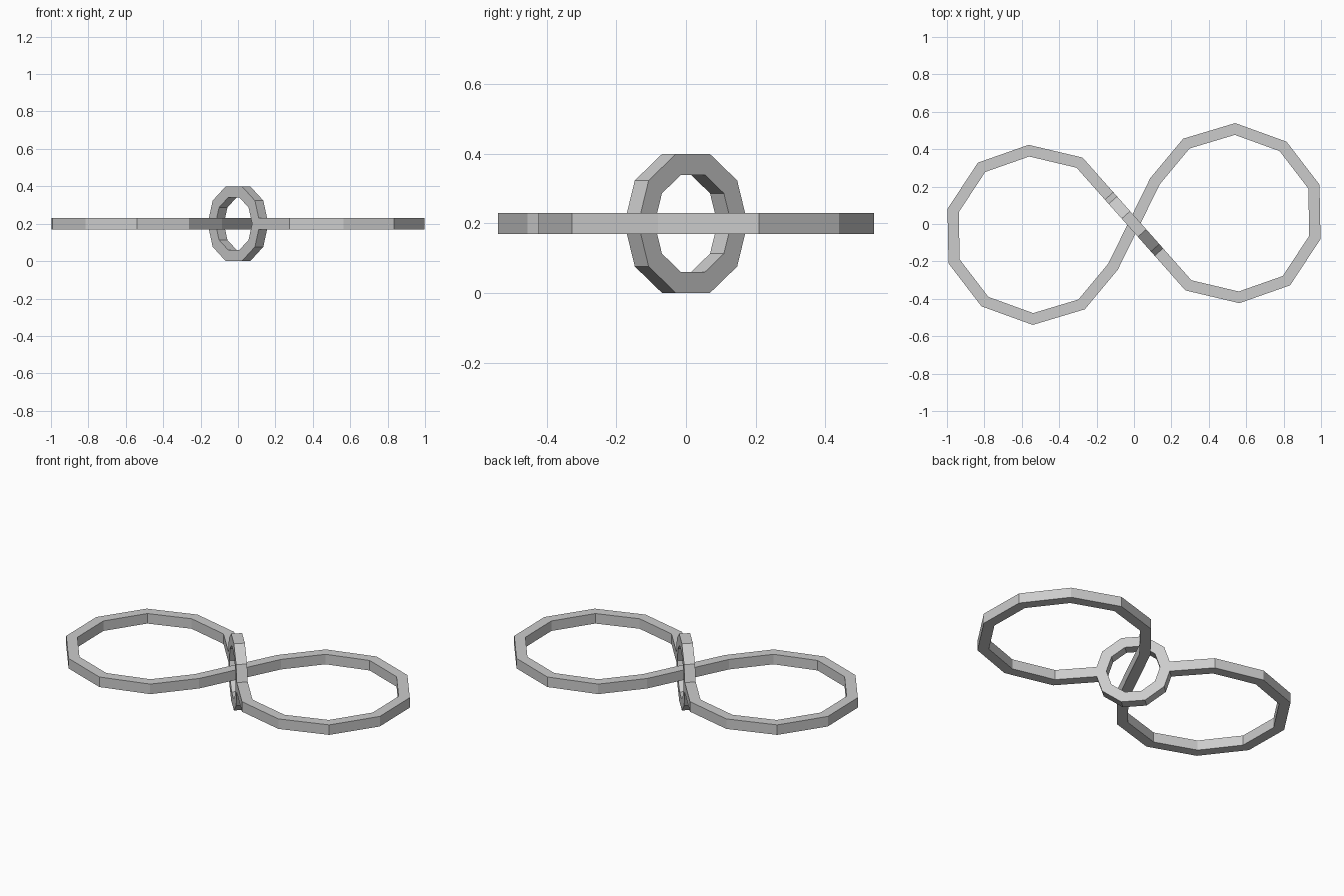
import bpy, bmesh, math
from mathutils import Vector

cube = bpy.data.objects.get("Cube")
if cube:
    bpy.data.objects.remove(cube, do_unlink=True)

grey = bpy.data.materials.new("plain grey")
grey.use_nodes = True
grey.diffuse_color = (0.6, 0.6, 0.6, 1)
grey.node_tree.nodes["Principled BSDF"].inputs["Base Color"].default_value = (0.6, 0.6, 0.6, 1)

HALF = 0.03     # half the width of the square bar
MID = 0.2       # height of the bar's centre line


def sweep(name, path, normal, closed=False):
    """Sweep a square bar along a flat path with mitred corners."""
    bm = bmesh.new()
    n = len(path)
    rings = []
    for i, p in enumerate(path):
        before = path[i - 1] if i or closed else None
        after = path[(i + 1) % n] if i < n - 1 or closed else None
        d1 = (p - before).normalized() if before else (after - p).normalized()
        d2 = (after - p).normalized() if after else d1
        side = normal.cross(d1 + d2).normalized()
        side *= HALF / side.dot(normal.cross(d1))
        up = normal * HALF
        rings.append([bm.verts.new(p + a * side + b * up)
                      for a, b in ((1, 1), (-1, 1), (-1, -1), (1, -1))])
    for i in range(n if closed else n - 1):
        r, s = rings[i], rings[(i + 1) % n]
        for k in range(4):
            bm.faces.new((r[k], r[k - 1], s[k - 1], s[k]))
    if not closed:
        bm.faces.new(rings[0])
        bm.faces.new(rings[-1])
    bmesh.ops.recalc_face_normals(bm, faces=bm.faces)
    mesh = bpy.data.meshes.new(name)
    bm.to_mesh(mesh)
    bm.free()
    mesh.materials.append(grey)
    obj = bpy.data.objects.new(name, mesh)
    bpy.context.collection.objects.link(obj)


up = Vector((0, 0, 1))
along = Vector((0.664, -0.748, 0)).normalized()
centre = up * MID

# Figure-eight bar: one lobe, then the same lobe turned half round
lobe = [(0.291, -0.328), (0.562, -0.392), (0.815, -0.303), (0.967, -0.072),
        (0.962, 0.2), (0.797, 0.415), (0.54, 0.508), (0.28, 0.43), (0.112, 0.228)]
half = [along * 0.175] + [Vector((x, y, 0)) for x, y in lobe]
path = [p + centre for p in half] + [centre - p for p in reversed(half)]
sweep("figure_eight_bar", path, up)

# Upright ten-sided ring that the crossing strand passes through
radius = 0.17 / math.cos(math.pi / 10)
ring = [centre + radius * (math.cos(a) * along + math.sin(a) * up)
        for a in (math.tau * i / 10 for i in range(10))]
sweep("centre_ring", ring, along.cross(up), closed=True)
